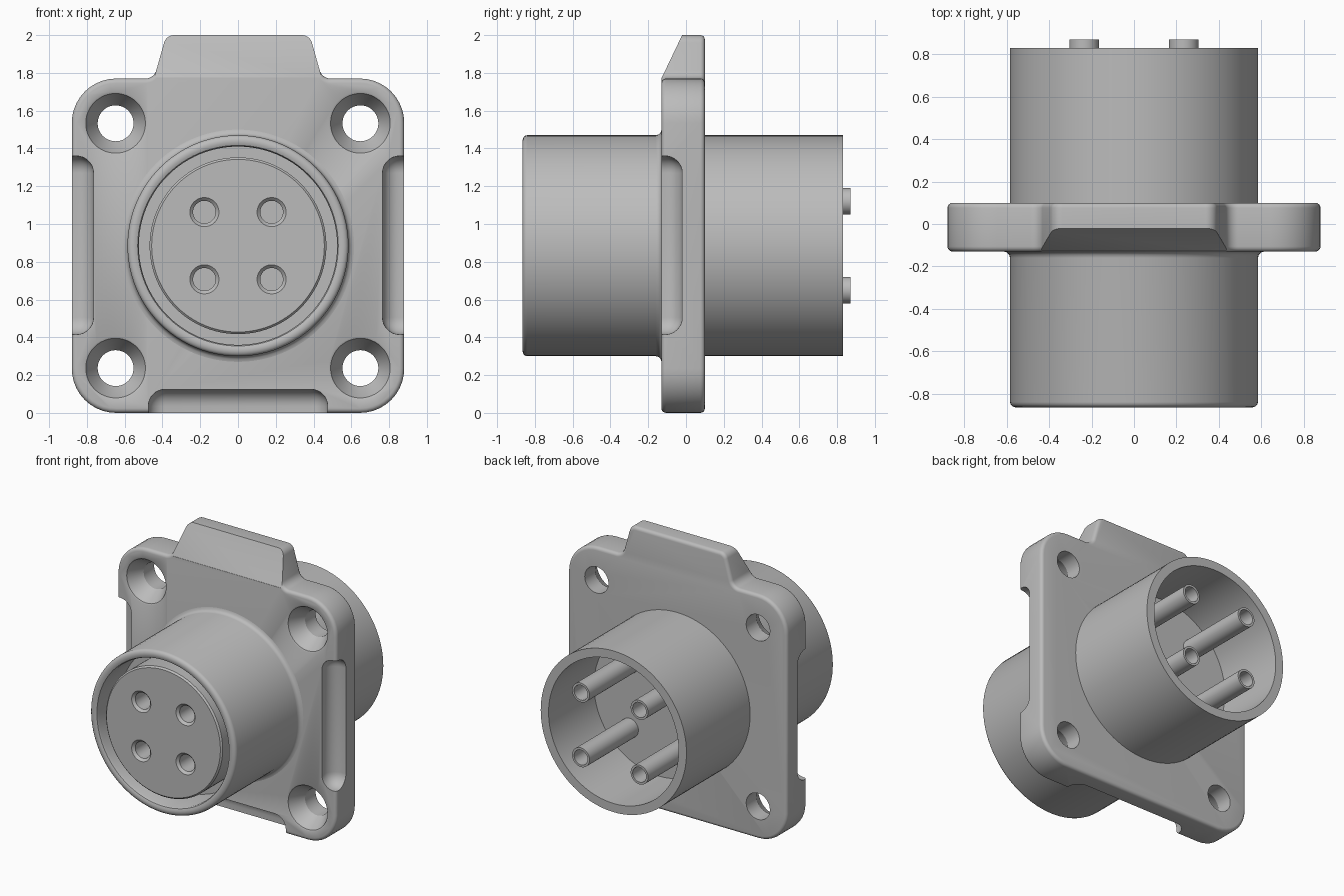
import bpy, bmesh, math
from mathutils import Vector, Matrix

cube = bpy.data.objects.get("Cube")
if cube:
    bpy.data.objects.remove(cube)

CZ = 0.885  # height of the barrel axis

grey = bpy.data.materials.new("plain_grey")
grey.use_nodes = True
colour = (0.5, 0.5, 0.5, 1)
grey.diffuse_color = colour
grey.node_tree.nodes["Principled BSDF"].inputs["Base Color"].default_value = colour


def make(name, bm):
    bmesh.ops.recalc_face_normals(bm, faces=bm.faces[:])
    mesh = bpy.data.meshes.new(name)
    bm.to_mesh(mesh)
    bm.free()
    mesh.materials.append(grey)
    obj = bpy.data.objects.new(name, mesh)
    bpy.context.collection.objects.link(obj)
    return obj


def revolve(name, profile, x=0, z=CZ, steps=96):
    """Turn a (radius, y) profile about an axis parallel to y."""
    bm = bmesh.new()
    vs = [bm.verts.new((x + r, y, z)) for r, y in profile]
    es = [bm.edges.new(pair) for pair in zip(vs, vs[1:])]
    bmesh.ops.spin(bm, geom=vs + es, cent=(x, 0, z), axis=(0, 1, 0),
                   angle=math.tau, steps=steps)
    bmesh.ops.remove_doubles(bm, verts=bm.verts[:], dist=1e-5)
    return make(name, bm)


def rounded(corners, n=10):
    """Fillet each (x, z, radius) corner of a polygon."""
    out = []
    for i, (x, z, r) in enumerate(corners):
        p = Vector((x, z))
        a = (Vector(corners[i - 1][:2]) - p).normalized()
        b = (Vector(corners[(i + 1) % len(corners)][:2]) - p).normalized()
        half = a.angle(b) / 2
        c = p + (a + b).normalized() * r / math.sin(half)
        s = p + a * r / math.tan(half) - c
        e = p + b * r / math.tan(half) - c
        turn = math.atan2(s.x * e.y - s.y * e.x, s.dot(e))
        out += [c + Matrix.Rotation(turn * k / n, 2) @ s for k in range(n + 1)]
    return out


def prism(name, points, depth, bevel=0):
    """Extrude a flat polygon of 3D points, softening both rims."""
    bm = bmesh.new()
    face = bm.faces.new([bm.verts.new(p) for p in points])
    ext = bmesh.ops.extrude_face_region(bm, geom=[face], use_keep_orig=True)
    new = [v for v in ext["geom"] if isinstance(v, bmesh.types.BMVert)]
    bmesh.ops.translate(bm, verts=new, vec=depth)
    if bevel:
        rims = [e for f in bm.faces if len(f.verts) > 4 for e in f.edges]
        bmesh.ops.bevel(bm, geom=rims, offset=bevel, segments=4,
                        profile=0.5, affect='EDGES')
    return make(name, bm)


def round_box(name, lo, hi, radius):
    lo, hi = Vector(lo), Vector(hi)
    bm = bmesh.new()
    bmesh.ops.create_cube(bm, size=1, matrix=Matrix.Translation((lo + hi) / 2)
                          @ Matrix.Diagonal((*(hi - lo), 1)))
    bmesh.ops.bevel(bm, geom=bm.edges[:], offset=radius, segments=8,
                    profile=0.5, affect='EDGES')
    return make(name, bm)


def cut(obj, cutters):
    bpy.context.view_layer.objects.active = obj
    for c in cutters:
        c.hide_render = True
        mod = obj.modifiers.new("cut", 'BOOLEAN')
        mod.operation, mod.solver, mod.object = 'DIFFERENCE', 'EXACT', c
        bpy.ops.object.modifier_apply(modifier=mod.name)
        bpy.data.objects.remove(c)


def grid(offset):
    return [(sx * offset, CZ + sz * offset) for sx in (-1, 1) for sz in (-1, 1)]


# Mounting flange with the raised tab on top
half = [(0.88, 0, 0.235), (0.88, 1.77, 0.235), (0.445, 1.77, 0.06), (0.38, 2, 0.055)]
outline = rounded(half + [(-x, z, r) for x, z, r in reversed(half)])
flange = prism("flange", [(p.x, -0.13, p.y) for p in outline], (0, 0.23, 0), 0.024)

# Sloped tab front, edge pockets and countersunk screw holes
wedge = prism("tab_slope_cutter", [(-1, y, z) for y, z in
              [(-0.3, 1.775), (-0.128, 1.775), (0, 2.043), (-0.3, 2.043)]], (2, 0, 0))
pockets = [
    round_box("left_pocket", (0.765, -0.5, 0.415), (1.3, -0.02, 1.36), 0.09),
    round_box("right_pocket", (-1.3, -0.5, 0.415), (-0.765, -0.02, 1.36), 0.09),
    round_box("bottom_pocket", (-0.475, -0.5, -0.5), (0.475, -0.02, 0.125), 0.09),
]
screw = [(0, -0.3), (0.168, -0.3), (0.168, -0.13), (0.158, -0.125), (0.152, -0.11),
         (0.095, -0.02), (0.095, 0.3), (0, 0.3)]
holes = [revolve("screw_hole", screw, x, z, 48) for x, z in grid(0.648)]
cut(flange, [wedge] + pockets + holes)

# Barrel: front insert, ring gap, rounded rim, flange fillet, open rear cup
barrel = revolve("barrel", [
    (0, -0.855), (0.457, -0.855), (0.468, -0.844), (0.468, -0.6), (0.525, -0.6),
    (0.525, -0.845), (0.531, -0.859), (0.545, -0.865), (0.56, -0.865),
    (0.573, -0.861), (0.582, -0.852), (0.585, -0.84), (0.585, -0.16),
    (0.589, -0.145), (0.6, -0.134), (0.615, -0.13), (0.615, -0.1), (0.585, -0.1),
    (0.585, 0.83), (0.522, 0.83), (0.522, 0.31), (0, 0.31)])

# Contact sockets in the insert
socket = [(0, -1), (0.077, -1), (0.077, -0.855), (0.06, -0.838), (0.06, -0.65), (0, -0.65)]
cut(barrel, [revolve("socket", socket, x, z, 40) for x, z in grid(0.178)])

# Hollow rear pins
pin = [(0, 0.25), (0.07, 0.25), (0.07, 0.87), (0.054, 0.87), (0.054, 0.7), (0, 0.7)]
pins = [revolve("rear_pin_%d" % (i + 1), pin, x, z, 40)
        for i, (x, z) in enumerate(grid(0.235))]

# Smooth shading with sharp edges kept
bpy.ops.object.select_all(action='DESELECT')
for obj in [flange, barrel] + pins:
    obj.select_set(True)
bpy.context.view_layer.objects.active = flange
bpy.ops.object.shade_smooth_by_angle(angle=math.radians(32))
